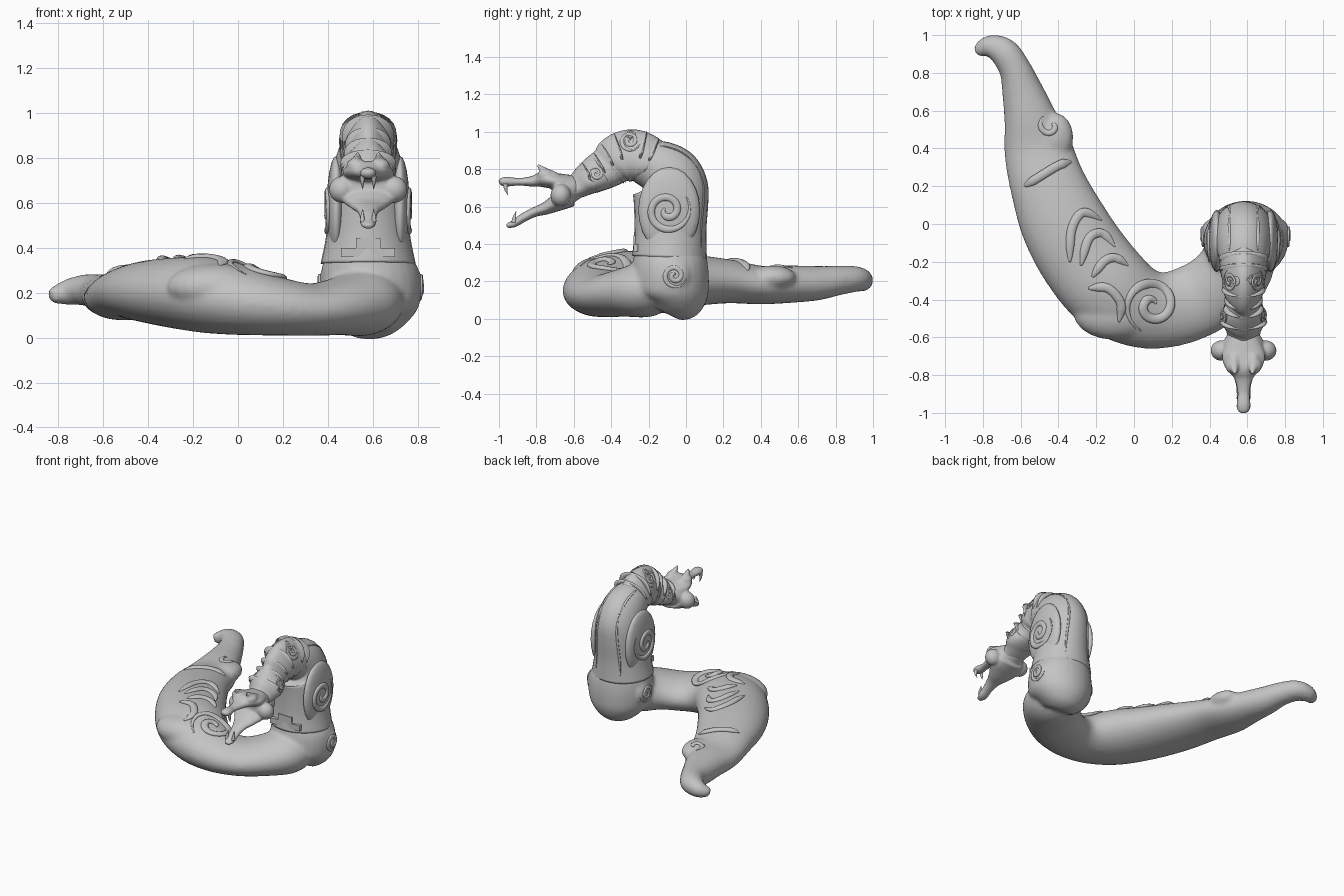
import bpy, bmesh, math
from mathutils import Vector
from mathutils.bvhtree import BVHTree

if "Cube" in bpy.data.objects:
    bpy.data.objects.remove(bpy.data.objects["Cube"])

CX = 0.58  # mirror line of the neck and head
stone = bpy.data.materials.new("grey clay")
stone.diffuse_color = (0.55, 0.55, 0.55, 1)
stone.use_nodes = True
stone.node_tree.nodes["Principled BSDF"].inputs["Base Color"].default_value = stone.diffuse_color


def finish(name, bm, smooth=True):
    bmesh.ops.recalc_face_normals(bm, faces=bm.faces[:])
    me = bpy.data.meshes.new(name)
    bm.to_mesh(me)
    bm.free()
    me.materials.append(stone)
    for p in me.polygons:
        p.use_smooth = smooth
    ob = bpy.data.objects.new(name, me)
    bpy.context.collection.objects.link(ob)
    return ob


def spline(rows, steps):
    """Smoothly interpolate rows of numbers."""
    rows = [tuple(r) for r in rows]
    p = [rows[0]] + rows + [rows[-1]]
    out = []
    for i in range(1, len(p) - 2):
        for s in range(steps):
            t = s / steps
            out.append([0.5 * (2 * b + (c - a) * t + (2 * a - 5 * b + 4 * c - d) * t * t
                               + (3 * b - a - 3 * c + d) * t ** 3)
                        for a, b, c, d in zip(*p[i - 1:i + 3])])
    out.append(list(rows[-1]))
    return out


def tube(bm, rows, side=None, sides=28, steps=5, taper=0):
    """Sweep an ellipse along rows of (x, y, z, half width, half height)."""
    pts = spline(rows, steps)
    rings = []
    for i, r in enumerate(pts):
        a, b = pts[max(i - 1, 0)], pts[min(i + 1, len(pts) - 1)]
        tan = (Vector(b[:3]) - Vector(a[:3])).normalized()
        s = Vector(side) if side else tan.cross(Vector((0, 0, 1))).normalized()
        n = s.cross(tan).normalized()
        ring = []
        for k in range(sides):
            c, d = math.cos(k * math.tau / sides), math.sin(k * math.tau / sides)
            ring.append(bm.verts.new(Vector(r[:3]) + s * max(r[3], .002) * c * (1 + taper * d)
                                     + n * max(r[4], .002) * d))
        rings.append(ring)
    for p, q in zip(rings, rings[1:]):
        for k in range(sides):
            bm.faces.new((p[k], p[(k + 1) % sides], q[(k + 1) % sides], q[k]))
    bm.faces.new(rings[0])
    bm.faces.new(rings[-1])


def mid(rows):
    """Rows of (y, z, half width, half height) on the head's mirror line."""
    return [(CX, *r) for r in rows]


def ball(bm, c, size):
    v = bmesh.ops.create_uvsphere(bm, u_segments=20, v_segments=12, radius=1)["verts"]
    for k in v:
        k.co = Vector([k.co[i] * size[i] + c[i] for i in range(3)])


def fuse(ob, voxel, rounds):
    m = ob.modifiers.new("fuse", 'REMESH')
    m.mode, m.voxel_size, m.use_smooth_shade = 'VOXEL', voxel, True
    m = ob.modifiers.new("soften", 'SMOOTH')
    m.factor, m.iterations = 0.5, rounds


X = (1, 0, 0)

# Coiled body and upright base of the neck
bm = bmesh.new()
tube(bm, [(-.835, .91, .185, .03, .03), (-.77, .94, .2, .058, .055), (-.69, .91, .212, .078, .068),
          (-.63, .82, .205, .085, .078), (-.59, .7, .19, .11, .092), (-.55, .56, .185, .14, .1),
          (-.51, .4, .18, .18, .103), (-.46, .22, .2, .2, .118), (-.38, .02, .205, .228, .14),
          (-.27, -.17, .2, .24, .158), (-.13, -.34, .19, .24, .17), (.02, -.435, .165, .218, .155),
          (.17, -.455, .14, .2, .132), (.32, -.41, .125, .198, .117), (.45, -.33, .138, .195, .128),
          (.55, -.22, .155, .195, .147), (.6, -.13, .17, .15, .12), (.63, -.04, .18, .05, .05)])
tube(bm, [(.585, -.12, .035, .1, .1), (.588, -.1, .08, .17, .175), (.59, -.09, .13, .212, .205),
          (.592, -.085, .2, .225, .208), (.59, -.085, .29, .22, .202), (CX, -.085, .38, .19, .185),
          (CX, -.085, .5, .16, .16)], X)
# blunt outer shoulder of the coil, pad on the tail, knobs at the neck base
ball(bm, (-.1, -.475, .225), (.22, .14, .105))
ball(bm, (-.42, .46, .22), (.1, .13, .065))
for s in (-1, 1):
    ball(bm, (.59 + s * .195, -.06, .23), (.04, .08, .08))
fuse(finish("coiled_body", bm), .014, 5)

# Upright hood that bends over forward
bm = bmesh.new()
tube(bm, mid([(-.088, .33, .212, .2), (-.085, .42, .193, .194), (-.083, .5, .182, .193),
              (-.08, .62, .175, .199), (-.085, .7, .163, .202), (-.11, .765, .15, .187),
              (-.16, .81, .135, .15), (-.23, .83, .115, .112), (-.28, .85, .1, .09)]), X)
finish("neck_hood", bm)

# Stepped plate on the front of the hood's hem
for name, w, z0, z1 in (("hem_plate", .12, .36, .40), ("hem_step", .055, .38, .445)):
    bm = bmesh.new()
    vs = bmesh.ops.create_cube(bm, size=1)["verts"]
    for v in vs:
        v.co = (CX + v.co.x * 2 * w, -.268 + v.co.y * .025, (z0 + z1) / 2 + v.co.z * (z1 - z0))
    finish(name, bm, False)

# Rounded side panels on the hood
for s in (-1, 1):
    bm = bmesh.new()
    ball(bm, (CX + s * .142, -.09, .58), (.043, .165, .23))
    finish("side_panel", bm)

# Arched upper neck with overlapping rings
bm = bmesh.new()
tube(bm, mid([(-.15, .82, .1, .1), (-.19, .85, .12, .12), (-.25, .87, .115, .135), (-.31, .872, .108, .138),
              (-.37, .848, .104, .132), (-.42, .81, .084, .112), (-.48, .775, .112, .1),
              (-.53, .745, .112, .086), (-.575, .715, .088, .07), (-.63, .69, .08, .06)]), X, taper=.3)
finish("upper_neck", bm)
for y, z, w, h, dy, dz in ((-.2, .856, .119, .124, -.4, .15), (-.25, .87, .116, .136, -.4, .08),
                           (-.35, .858, .106, .135, -.4, -.15), (-.4, .825, .092, .12, -.4, -.25),
                           (-.45, .79, .097, .105, -.4, -.25), (-.52, .75, .113, .09, -.4, -.25)):
    bm = bmesh.new()
    d = Vector((0, dy, dz)).normalized() * .012
    tube(bm, mid([(y - d.y * k, z - d.z * k, w + e, h + e)
                  for k, e in ((1.5, -.012), (0, .003), (1, .006), (1.5, -.012))]), X, steps=1, taper=.3)
    finish("neck_ring", bm)

# Head: skull, cheeks, muzzle and gaping lower jaw
bm = bmesh.new()
tube(bm, mid([(-.57, .71, .075, .06), (-.63, .69, .11, .075), (-.68, .68, .11, .07), (-.715, .68, .08, .05)]), X)
tube(bm, mid([(-.62, .71, .09, .06), (-.7, .735, .115, .045), (-.765, .745, .095, .042),
              (-.815, .735, .052, .03), (-.89, .732, .032, .02), (-.95, .733, .037, .026),
              (-.985, .732, .033, .022), (-1.0, .728, .015, .012)]), X, 20)
tube(bm, mid([(-.61, .65, .1, .05), (-.68, .625, .125, .048), (-.75, .59, .085, .034), (-.81, .57, .054, .026),
              (-.87, .54, .038, .024), (-.92, .508, .036, .02), (-.96, .497, .02, .012)]), X, 20)
for s in (-1, 1):
    ball(bm, (CX + s * .115, -.67, .66), (.06, .055, .06))
    ball(bm, (CX + s * .055, -.75, .765), (.042, .045, .035))
    # brow horns
    tube(bm, [(CX + s * .05, -.71, .75, .04, .04), (CX + s * .05, -.76, .79, .025, .022),
              (CX + s * .045, -.795, .825, .006, .006)], X, 12)
fuse(finish("head", bm), .008, 3)

# Curved fangs
for s in (-1, 1):
    for name, y, z, d in (("upper_fang", -.965, .72, -1), ("lower_fang", -.92, .515, 1)):
        bm = bmesh.new()
        tube(bm, [(CX + s * .025, y, z, .012, .014), (CX + s * .026, y + .002, z + d * .028, .008, .009),
                  (CX + s * .024, y + .012, z + d * .058, .001, .001)], X, 10)
        finish(name, bm)

# Relief drawn onto the surfaces
bpy.context.view_layer.update()
dg = bpy.context.evaluated_depsgraph_get()
trees = [BVHTree.FromObject(o, dg) for o in bpy.context.scene.objects]


def relief(name, pts, look, width):
    """Drop points along a direction and sweep a tapered ridge over them."""
    look, rows = Vector(look), []
    for i, p in enumerate(pts):
        start = Vector(p) - look * .2
        hits = [h for h in (t.ray_cast(start, look) for t in trees) if h[0] and h[3] < .4]
        if hits:
            q = min(hits, key=lambda h: h[3])[0]
            f = i / (len(pts) - 1)
            w = width * min(1, .25 + 4 * f, .15 + 4 * (1 - f))
            rows.append((*q, w * .6, w))
    if len(rows) > 2:
        bm = bmesh.new()
        tube(bm, rows, tuple(look), 10, 2)
        finish(name, bm)


def spiral(name, c, look, r, turns, width, start=0, hand=1):
    look = Vector(look)
    u = Vector((0, 1, 0)) if abs(look.x) > .5 else Vector((1, 0, 0))
    v = Vector((0, 0, 1)) if abs(look.x) > .5 else Vector((0, 1, 0))
    n = int(22 * turns)
    pts = []
    for i in range(n + 1):
        a = start + hand * math.tau * turns * i / n
        k = r * (.1 + .9 * (i / n))
        pts.append(Vector(c) + u * k * math.cos(a) + v * k * math.sin(a))
    relief(name, pts, look, width)


for s in (-1, 1):
    lk = (-s, 0, 0)
    spiral("hood_spiral", (CX + s * .14, -.1, .58), lk, .125, 1.7, .02, 2.5)
    spiral("base_spiral", (CX + s * .2, -.06, .23), lk, .065, 1.8, .013, 1)
    spiral("hump_spiral", (CX + s * .08, -.3, .95), lk, .055, 1.8, .011, 1)
    spiral("neck_spiral", (CX + s * .09, -.48, .775), lk, .045, 1.7, .009)
    spiral("crown_spiral", (CX + s * .045, -.3, .98), (0, 0, -1), .028, 1.5, .007, 0, s)
    # long seams over the hood's back
    relief("back_seam", [(CX + s * (.07 + .03 * k / 8), .1, .82 - .055 * k) for k in range(9)], (0, -1, 0), .009)
    relief("top_seam", [(CX + s * .075, -.14 + .025 * k, .85) for k in range(9)], (0, 0, -1), .009)

down = (0, 0, -1)
spiral("body_spiral", (.1, -.43, .3), down, .15, 1.6, .026, .5)
spiral("tail_spiral", (-.44, .52, .28), down, .065, .8, .016, 1, -1)
# sweeping folds over the coil
folds = [[(-.34, -.2), (-.33, -.03), (-.27, .06), (-.17, .02)],
         [(-.28, -.22), (-.24, -.08), (-.17, -.05), (-.1, -.12)],
         [(-.22, -.28), (-.16, -.2), (-.1, -.18), (-.03, -.22)],
         [(-.24, -.34), (-.14, -.34), (-.07, -.42), (-.08, -.52)],
         [(-.58, .2), (-.5, .25), (-.4, .31), (-.33, .33)]]
for f in folds:
    relief("body_fold", [(x, y, .3) for x, y in spline(f, 6)], down, .025)
